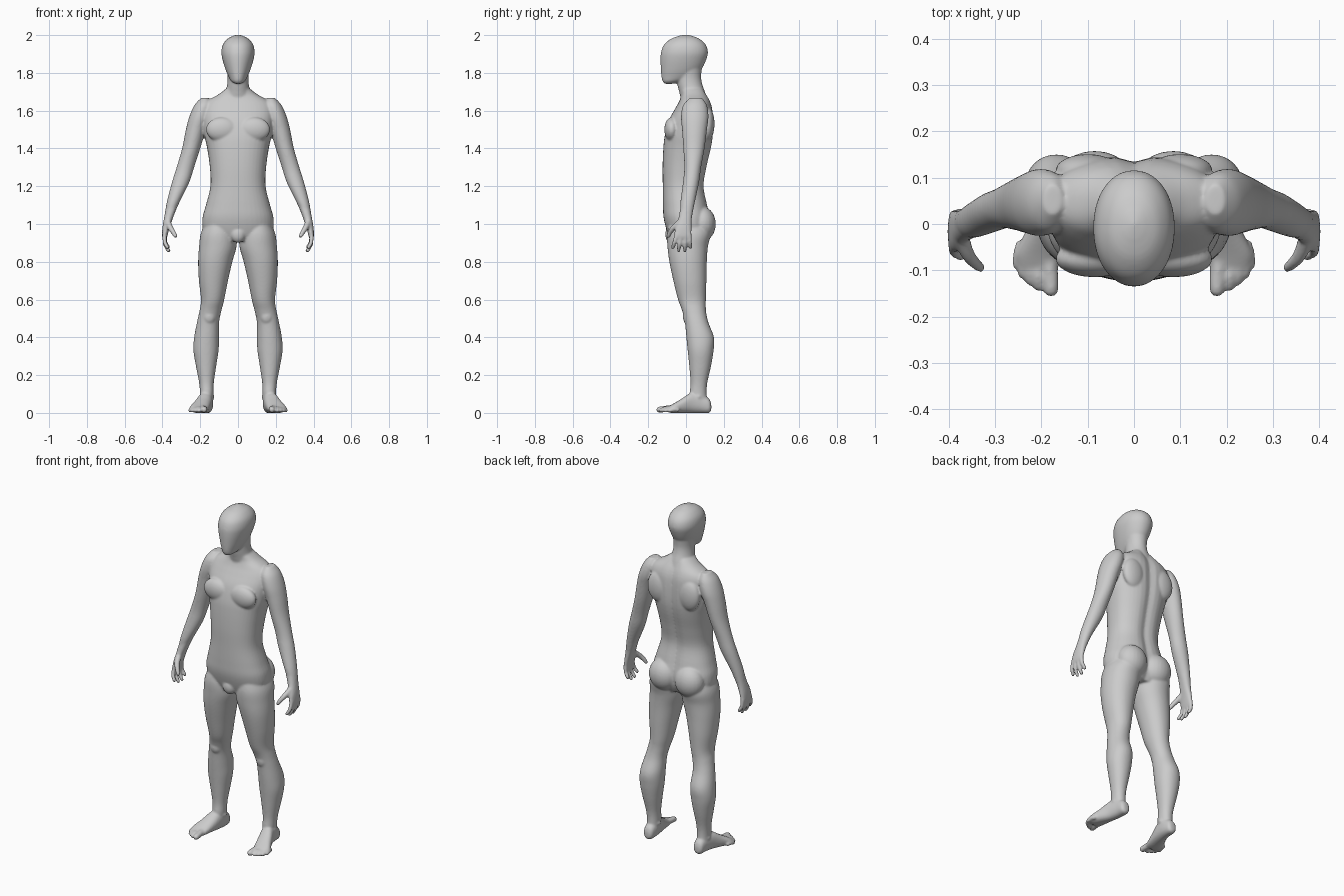
import bpy, bmesh, math
from mathutils import Vector, Matrix

bm = bmesh.new()
SEG = 40


def spline(rows, steps=5):
    """Catmull-Rom through rows of numbers."""
    out = []
    n = len(rows)
    for i in range(n - 1):
        a, b, c, d = (rows[max(i - 1, 0)], rows[i], rows[i + 1], rows[min(i + 2, n - 1)])
        for s in range(steps):
            t = s / steps
            out.append([0.5 * (2 * q + (r - p) * t + (2 * p - 5 * q + 4 * r - u) * t * t
                               + (3 * q - p - 3 * r + u) * t ** 3)
                        for p, q, r, u in zip(a, b, c, d)])
    out.append(list(rows[-1]))
    return out


def loft(rows, side=1, along="z", power=2.0, groove=0.0):
    """Rows are (position, a min, a max, b min, b max) of rounded sections."""
    rings = []
    for t, a0, a1, b0, b1 in spline(rows):
        ring = []
        for k in range(SEG):
            ang = 2 * math.pi * k / SEG
            c, s = math.cos(ang), math.sin(ang)
            a = (a0 + a1) / 2 + (a1 - a0) / 2 * math.copysign(abs(c) ** (2 / power), c)
            b = (b0 + b1) / 2 + (b1 - b0) / 2 * math.copysign(abs(s) ** (2 / power), s)
            if s > 0:
                b -= groove * math.exp(-(a / 0.028) ** 2)
            co = (a * side, b, t) if along == "z" else (a * side, t, b)
            ring.append(bm.verts.new(co))
        rings.append(ring)
    for r0, r1 in zip(rings, rings[1:]):
        for k in range(SEG):
            j = (k + 1) % SEG
            bm.faces.new((r0[k], r0[j], r1[j], r1[k]))
    bm.faces.new(rings[0][::-1])
    bm.faces.new(rings[-1])


def blob(center, radii, side=1):
    m = Matrix.Translation((center[0] * side, center[1], center[2])) @ Matrix.Diagonal((*radii, 1))
    bmesh.ops.create_uvsphere(bm, u_segments=24, v_segments=16, radius=1, matrix=m)


def digit(points, r0, r1, side):
    """Chain of overlapping balls along a bent path."""
    path = spline(points, 7)
    for i, p in enumerate(path):
        r = r0 + (r1 - r0) * i / (len(path) - 1)
        m = Matrix.Translation((p[0] * side, p[1], p[2]))
        bmesh.ops.create_icosphere(bm, subdivisions=2, radius=r, matrix=m)


# torso: height, half width, front, back
torso = [(.91, .12, -.08, .10), (.96, .18, -.10, .125), (1.03, .188, -.118, .13),
         (1.1, .17, -.122, .116), (1.2, .146, -.123, .098), (1.3, .149, -.124, .113),
         (1.4, .163, -.12, .136), (1.47, .178, -.112, .146), (1.55, .188, -.09, .147),
         (1.61, .188, -.058, .142), (1.65, .165, -.036, .13), (1.685, .105, -.025, .112),
         (1.715, .065, -.03, .095)]
loft([(z, -w, w, f, b) for z, w, f, b in torso], power=2.3, groove=.014)

# neck
neck = [(1.65, .085, -.025, .115), (1.70, .066, -.036, .10), (1.74, .057, -.046, .086),
        (1.78, .055, -.05, .08), (1.83, .06, -.05, .085)]
loft([(z, -w, w, f, b) for z, w, f, b in neck])

# head
head = [(1.742, .014, -.112, -.07), (1.755, .035, -.124, -.02), (1.78, .05, -.130, .045),
        (1.82, .067, -.133, .083), (1.87, .082, -.135, .107), (1.91, .088, -.132, .116),
        (1.95, .08, -.116, .104), (1.98, .056, -.08, .072), (1.995, .028, -.04, .035),
        (2.002, .006, -.01, .01)]
loft([(z, -w, w, f, b) for z, w, f, b in head], power=2.1)

# groin
blob((0, -.08, .945), (.04, .03, .045))

leg = [(1.02, .03, .165, -.085, .115), (.95, .01, .197, -.1, .13), (.88, .008, .206, -.098, .116),
       (.8, .03, .211, -.088, .11), (.7, .053, .207, -.067, .108), (.6, .073, .196, -.042, .105),
       (.54, .088, .204, -.02, .106), (.48, .1, .217, -.006, .118), (.4, .1, .232, .002, .148),
       (.33, .103, .236, .009, .146), (.25, .115, .223, .017, .133), (.16, .128, .206, .024, .113),
       (.1, .13, .201, .02, .109), (.05, .133, .2, .03, .115)]
foot = [(.134, .152, .178, .015, .045), (.122, .137, .194, .0, .075), (.08, .131, .201, -.001, .1),
        (.03, .135, .214, -.001, .108), (-.02, .145, .236, -.001, .077),
        (-.065, .155, .256, -.001, .05), (-.095, .163, .25, .002, .034)]
toes = [((.185, -.07, .024), (.18, -.115, .02), (.179, -.141, .017), .019, .017),
        ((.205, -.07, .022), (.207, -.112, .022), (.207, -.134, .012), .013, .012),
        ((.22, -.065, .02), (.224, -.1, .021), (.225, -.122, .012), .012, .0115),
        ((.234, -.06, .018), (.239, -.085, .02), (.241, -.107, .012), .012, .0115),
        ((.245, -.045, .016), (.25, -.065, .018), (.253, -.086, .012), .012, .0115)]
arm = [(1.668, .155, .195, .02, .085), (1.63, .135, .23, -.015, .11), (1.57, .145, .257, -.026, .119),
       (1.5, .17, .276, -.021, .111), (1.4, .2, .296, -.014, .098), (1.3, .232, .325, -.009, .08),
       (1.22, .258, .35, -.016, .069), (1.12, .307, .376, -.029, .048), (1.06, .335, .387, -.03, .036)]
palm = [(1.09, .322, .38, -.029, .041), (1.03, .345, .392, -.04, .031), (.98, .362, .4, -.057, .029),
        (.94, .373, .402, -.062, .029), (.922, .378, .399, -.056, .025)]
fingers = [((.389, -.048, .945), (.388, -.061, .905), (.373, -.07, .876)),
           ((.389, -.025, .945), (.387, -.034, .895), (.369, -.039, .86)),
           ((.389, -.003, .945), (.386, -.005, .895), (.367, -.006, .859)),
           ((.388, .017, .945), (.385, .021, .905), (.369, .024, .877))]
thumb = [(.372, -.03, 1.01), (.358, -.066, .98), (.342, -.085, .955), (.331, -.094, .935)]

for side in (1, -1):
    loft(leg, side, power=2.1)
    loft(foot, side, along="y", power=2.3)
    for a, b, c, r0, r1 in toes:
        digit((a, b, c), r0, r1, side)
    loft(arm, side)
    loft(palm, side, power=2.3)
    for f in fingers:
        digit(f, .0125, .0105, side)
    digit(thumb, .018, .011, side)
    # buttock, chest, shoulder blade, kneecap, ankle bones
    blob((.085, .085, 1.0), (.088, .073, .092), side)
    blob((.085, -.075, 1.5), (.085, .04, .065), side)
    blob((.1, .115, 1.53), (.07, .036, .09), side)
    blob((.152, .015, .51), (.036, .032, .045), side)
    blob((.165, .065, .085), (.041, .03, .025), side)

bmesh.ops.recalc_face_normals(bm, faces=bm.faces)
mesh = bpy.data.meshes.new("body")
bm.to_mesh(mesh)
bm.free()
body = bpy.data.objects.new("body", mesh)
bpy.context.collection.objects.link(body)

# fuse the parts into one smooth skin
remesh = body.modifiers.new("fuse", "REMESH")
remesh.mode = "VOXEL"
remesh.voxel_size = 0.0055
remesh.use_smooth_shade = True
smooth = body.modifiers.new("soften", "SMOOTH")
smooth.factor = 0.5
smooth.iterations = 8
